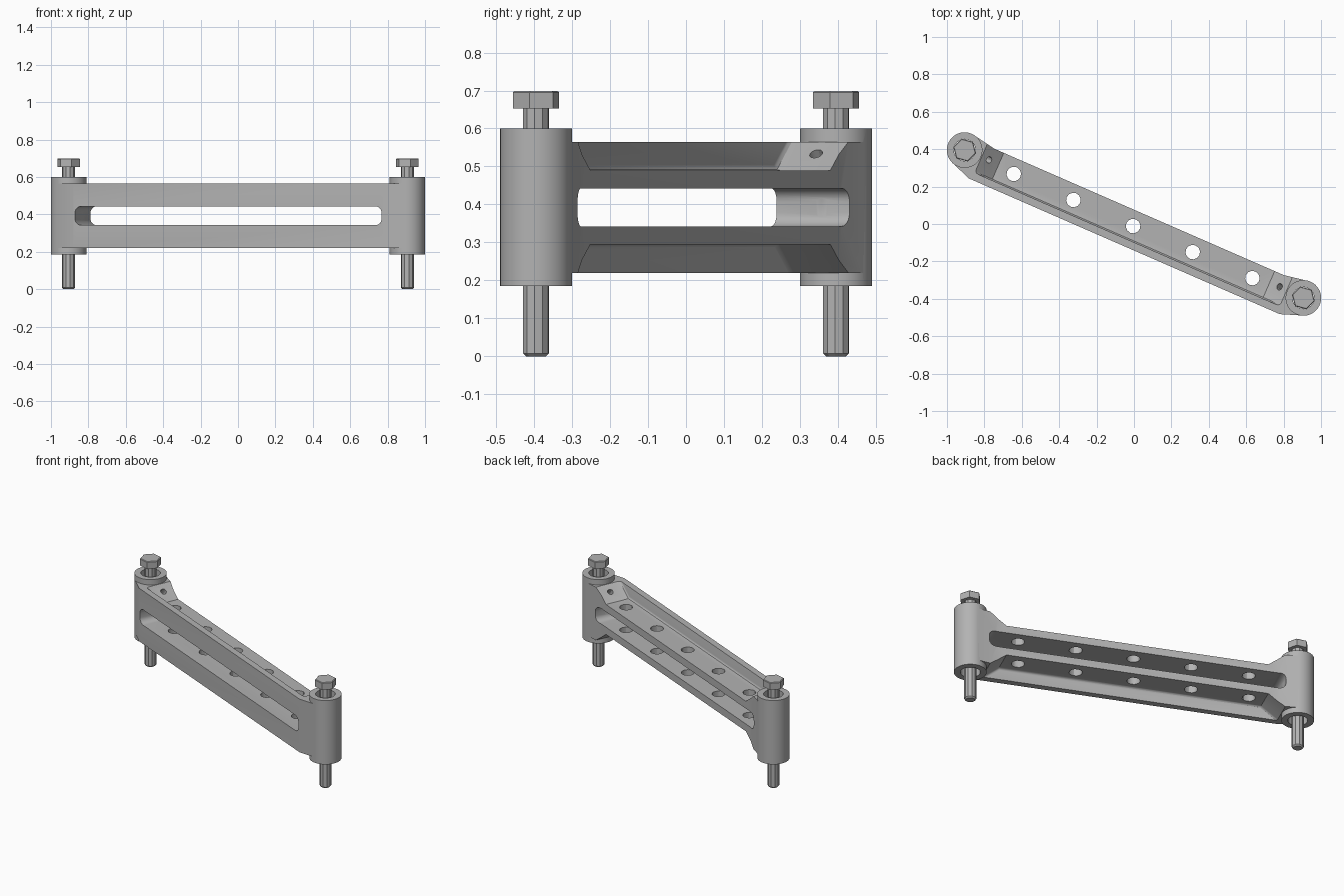
import bpy, bmesh, math
from mathutils import Matrix, Vector

if "Cube" in bpy.data.objects:
    bpy.data.objects.remove(bpy.data.objects["Cube"])

TURN = math.atan2(-0.79, 1.81)      # arm runs diagonally across the footprint
END = 0.988                         # distance of each boss from the middle
BOSS_R, FRONT, BACK = 0.095, -0.13, 0.07
LOW, HIGH = 0.22, 0.565
MID = (LOW + HIGH) / 2

steel = bpy.data.materials.new("grey steel")
steel.use_nodes = True
GREY = (0.45, 0.45, 0.45, 1)
steel.diffuse_color = GREY
steel.node_tree.nodes["Principled BSDF"].inputs["Base Color"].default_value = GREY


def finish(bm, name):
    bmesh.ops.recalc_face_normals(bm, faces=bm.faces)
    mesh = bpy.data.meshes.new(name)
    bm.to_mesh(mesh)
    bm.free()
    ob = bpy.data.objects.new(name, mesh)
    mesh.materials.append(steel)
    ob.rotation_euler.z = TURN
    bpy.context.collection.objects.link(ob)
    return ob


def prism(name, points, offset, round_front=0):
    """Extrude a closed outline of 3D points along an offset."""
    bm = bmesh.new()
    face = bm.faces.new([bm.verts.new(p) for p in points])
    edges = list(face.edges)
    bmesh.ops.extrude_face_region(bm, geom=[face], use_keep_orig=True)
    moved = [v for v in bm.verts if v not in face.verts]
    bmesh.ops.translate(bm, verts=moved, vec=offset)
    if round_front:
        bmesh.ops.recalc_face_normals(bm, faces=bm.faces)
        bmesh.ops.bevel(bm, geom=edges, offset=round_front, segments=3,
                        profile=0.5, affect='EDGES')
    return finish(bm, name)


def rod(name, center, radius, length, sides=32, axis=(0, 0, 1), spin=0.0):
    bm = bmesh.new()
    turn = Vector((0, 0, 1)).rotation_difference(Vector(axis)).to_matrix().to_4x4()
    bmesh.ops.create_cone(bm, cap_ends=True, segments=sides, radius1=radius,
                          radius2=radius, depth=length,
                          matrix=Matrix.Translation(center) @ turn
                          @ Matrix.Rotation(spin, 4, 'Z'))
    return finish(bm, name)


def arc(cx, cy, r, start, stop, steps):
    for i in range(steps + 1):
        a = math.radians(start + (stop - start) * i / steps)
        yield cx + r * math.cos(a), cy + r * math.sin(a)


# Arm plan: straight flanks flowing tangentially into the round ends
half = [(0.907, FRONT)] + list(arc(END, 0, BOSS_R - 0.0008, -69, 101, 18)) + [(0.845, BACK)]
plan = half + [(-x, y) for x, y in reversed(half)]
arm = prism("arm", [(x, y, LOW) for x, y in plan], (0, 0, HIGH - LOW))

bosses = [rod("boss", (s * END, 0, 0.3925), BOSS_R, 0.415, 40) for s in (-1, 1)]
cutters = []

# Recesses above and below the two shelves, with sloping ends
for s in (-1, 1):
    steps = [(-0.79, 0.0975), (0.79, 0.0975), (0.89, 0.1725),
             (0.89, 0.25), (-0.89, 0.25), (-0.89, 0.1725)]
    cutters.append(prism("recess_cutter", [(x, -0.09, MID + s * z) for x, z in steps],
                         (0, 0.35, 0), 0.014))

# Long rounded slot through the arm
R, W, H = 0.036, 0.895, 0.05
slot = []
for sx, sz, a in ((1, 1, 0), (-1, 1, 90), (-1, -1, 180), (1, -1, 270)):
    slot += arc(sx * (W - R), MID + sz * (H - R), R, a, a + 90, 6)
cutters.append(prism("slot_cutter", [(x, -0.3, z) for x, z in slot], (0, 0.6, 0)))

# Row of shelf holes, small drilled end holes and bolt bores
for i in range(-2, 3):
    cutters.append(rod("hole_cutter", (i * 0.348, -0.012, MID), 0.039, 0.6, 12))
for s in (-1, 1):
    cutters.append(rod("oil_hole_cutter", (s * 0.85, 0.004, 0.53), 0.018, 0.12, 12,
                       (-s * 0.6, 0, 0.8)))
    cutters.append(rod("bore_cutter", (s * END, 0, 0.4), 0.058, 0.8, 32))


def combine(target, other, operation):
    mod = target.modifiers.new("cut", 'BOOLEAN')
    mod.operation, mod.solver, mod.object = operation, 'EXACT', other
    bpy.context.view_layer.objects.active = target
    bpy.ops.object.modifier_apply(modifier=mod.name)
    bpy.data.objects.remove(other)


# The recesses and slot stop at the arm, so cut them before joining the bosses
bores = [c for c in cutters if c.name.startswith("bore")]
for c in [c for c in cutters if c not in bores]:
    combine(arm, c, 'DIFFERENCE')
for b in bosses:
    combine(arm, b, 'UNION')
for c in bores:
    combine(arm, c, 'DIFFERENCE')

bpy.ops.object.select_all(action='DESELECT')
arm.select_set(True)
bpy.context.view_layer.objects.active = arm
bpy.ops.object.shade_smooth_by_angle(angle=math.radians(30))


def chamfer(ob, z, size):
    """Bevel the rim of the flat end at height z."""
    bm = bmesh.new()
    bm.from_mesh(ob.data)
    rim = [e for e in bm.edges if all(abs(v.co.z - z) < 1e-4 for v in e.verts)]
    bmesh.ops.bevel(bm, geom=rim, offset=size, segments=1, affect='EDGES')
    bm.to_mesh(ob.data)
    bm.free()


# Bolts: hexagonal head on a faceted shank with a chamfered tip
for side, s in (("left", 1), ("right", -1)):
    shank = rod(side + "_bolt_shank", (s * END, 0, 0.33), 0.035, 0.66, 10)
    chamfer(shank, 0, 0.008)
    head = rod(side + "_bolt_head", (s * END, 0, 0.676), 0.063, 0.046, 6,
               spin=math.radians(15) - TURN)
    chamfer(head, 0.699, 0.004)
